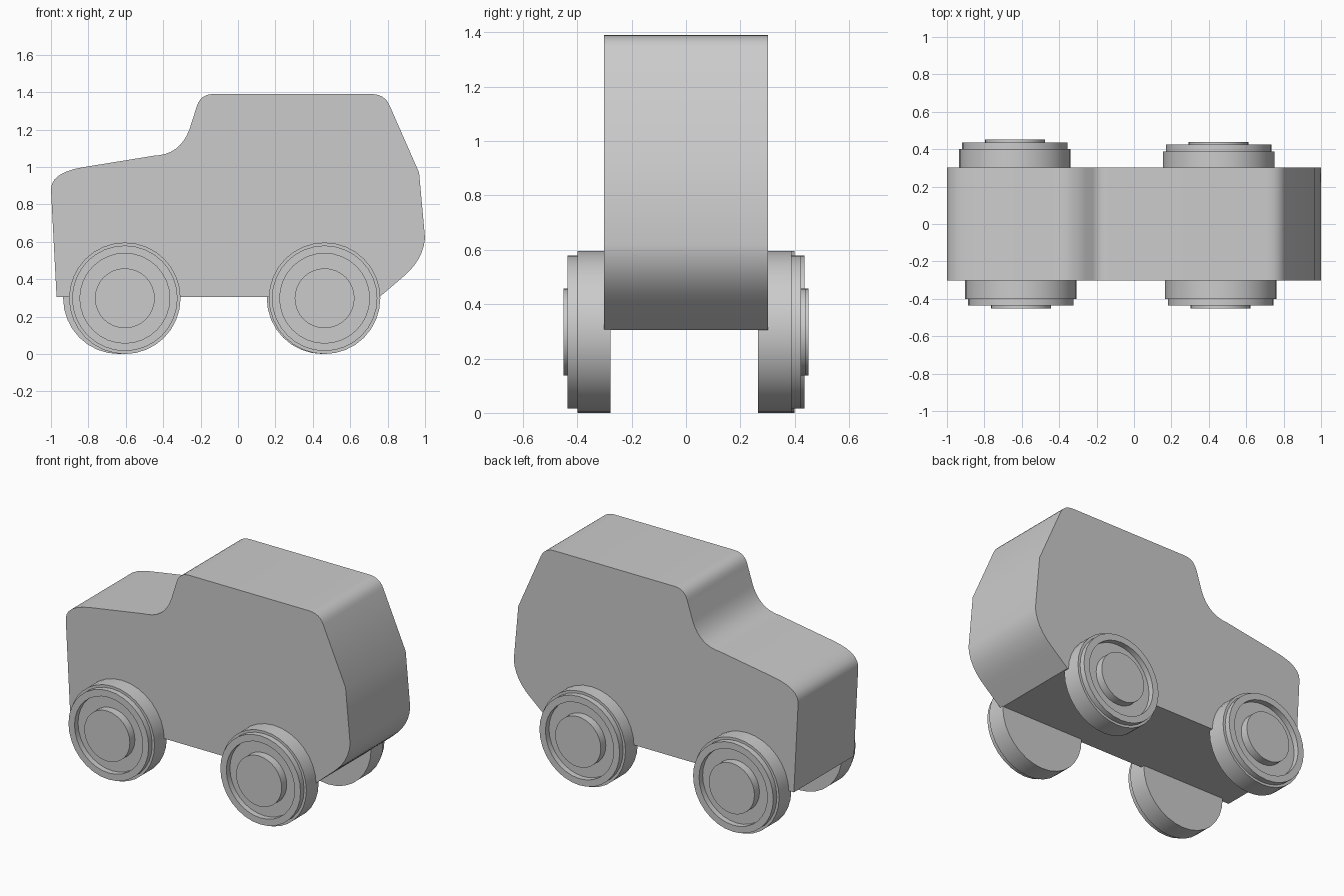
import bpy, bmesh
from math import sin, cos, pi, radians
from mathutils import Vector

if "Cube" in bpy.data.objects:
    bpy.data.objects.remove(bpy.data.objects["Cube"])


def finish(bm, name, angle):
    bmesh.ops.recalc_face_normals(bm, faces=bm.faces)
    mesh = bpy.data.meshes.new(name)
    bm.to_mesh(mesh)
    bm.free()
    obj = bpy.data.objects.new(name, mesh)
    bpy.context.collection.objects.link(obj)
    bpy.ops.object.select_all(action='DESELECT')
    obj.select_set(True)
    bpy.context.view_layer.objects.active = obj
    bpy.ops.object.shade_smooth_by_angle(angle=radians(angle))
    return obj


def bend(a, c, b, n=6):
    """Quadratic curve from a to b, pulled towards corner c."""
    a, c, b = Vector(a), Vector(c), Vector(b)
    pts = []
    for i in range(n + 1):
        t = i / n
        pts.append(tuple(a * (1 - t) ** 2 + c * 2 * t * (1 - t) + b * t * t))
    return pts


# Body: side profile (x, z) extruded across the width
profile = [(-0.97, 0.305)]
profile += bend((-1.0, 0.88), (-1.0, 0.972), (-0.82, 1.0))            # nose
profile += bend((-0.45, 1.06), (-0.31, 1.065), (-0.26, 1.2), 8)       # windscreen foot
profile += bend((-0.22, 1.325), (-0.2, 1.39), (-0.13, 1.39))          # roof front
profile += bend((0.71, 1.39), (0.785, 1.39), (0.81, 1.33))            # roof rear
profile += [(0.968, 0.97)]
profile += bend((1.0, 0.62), (0.99, 0.5), (0.88, 0.41))               # tail
profile += [(0.757, 0.305)]

bm = bmesh.new()
side = bm.faces.new([bm.verts.new((x, -0.302, z)) for x, z in profile])
ext = bmesh.ops.extrude_face_region(bm, geom=[side], use_keep_orig=True)
moved = [g for g in ext['geom'] if isinstance(g, bmesh.types.BMVert)]
bmesh.ops.translate(bm, verts=moved, vec=(0, 0.604, 0))
finish(bm, "car_body", 30)


# Wheels: (radius, outward depth) rings from inner disc to hub cap
RINGS = [(0.298, 0.277), (0.298, 0.40), (0.282, 0.40), (0.282, 0.436), (0.24, 0.436),
         (0.24, 0.40), (0.16, 0.40), (0.16, 0.451)]
SIDES = 32


def wheel(name, x, out, shift=0.0):
    bm = bmesh.new()
    loops = []
    for r, d in RINGS:
        loops.append([bm.verts.new((x + r * cos(2 * pi * i / SIDES), out * (d + shift),
                                    0.298 + r * sin(2 * pi * i / SIDES)))
                      for i in range(SIDES)])
    for a, b in zip(loops, loops[1:]):
        for i in range(SIDES):
            j = (i + 1) % SIDES
            bm.faces.new((a[i], a[j], b[j], b[i]))
    bm.faces.new(loops[0])
    bm.faces.new(loops[-1])
    finish(bm, name, 30)


wheel("wheel_hood_near", -0.605, -1)
wheel("wheel_tail_near", 0.463, -1)
wheel("wheel_hood_far", -0.637, 1)
wheel("wheel_tail_far", 0.452, 1, -0.012)
